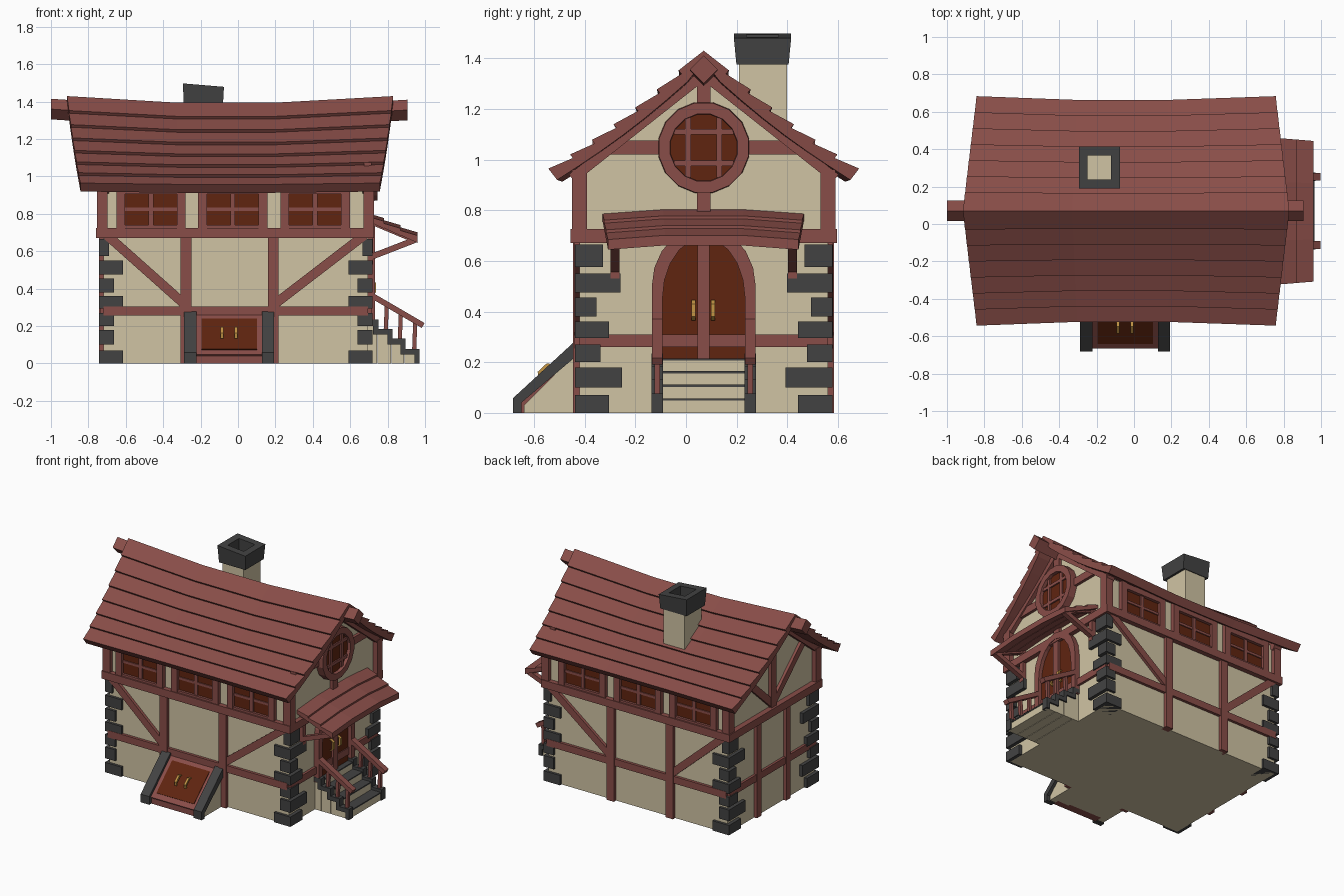
import bpy, bmesh, math
from mathutils import Vector as V

if "Cube" in bpy.data.objects:
    bpy.data.objects.remove(bpy.data.objects["Cube"])


def mat(name, rgb):
    m = bpy.data.materials.new(name)
    m.diffuse_color = (*rgb, 1)
    m.use_nodes = True
    m.node_tree.nodes["Principled BSDF"].inputs["Base Color"].default_value = m.diffuse_color
    return m


WOOD = mat("red_brown_wood", (0.25, 0.075, 0.065))
PLASTER = mat("cream_plaster", (0.63, 0.55, 0.37))
STONE = mat("dark_grey_stone", (0.055, 0.055, 0.055))
DARK = mat("dark_red_panel", (0.115, 0.018, 0.005))
GOLD = mat("brass", (0.55, 0.30, 0.06))
CY = 0.07                      # depth centre line of the house
XL, XR = -0.72, 0.695          # end walls
HY = 0.49                      # half depth of the walls


def loft(name, sections, m, closed=False):
    """Skin matching cross-sections, capped unless closed into a ring."""
    bm = bmesh.new()
    rows = [[bm.verts.new(p) for p in s] for s in sections]
    n = len(rows[0])
    pairs = list(zip(rows, rows[1:])) + ([(rows[-1], rows[0])] if closed else [])
    for a, b in pairs:
        for i in range(n):
            j = (i + 1) % n
            bm.faces.new((a[i], a[j], b[j], b[i]))
    if not closed:
        bm.faces.new(rows[0])
        bm.faces.new(rows[-1])
    bmesh.ops.recalc_face_normals(bm, faces=bm.faces)
    me = bpy.data.meshes.new(name)
    bm.to_mesh(me)
    bm.free()
    me.materials.append(m)
    ob = bpy.data.objects.new(name, me)
    bpy.context.collection.objects.link(ob)
    return ob


def box(name, x0, x1, y0, y1, z0, z1, m):
    return loft(name, [[(x, y0, z0), (x, y1, z0), (x, y1, z1), (x, y0, z1)] for x in (x0, x1)], m)


def prism(name, yz, x0, x1, m):
    return loft(name, [[(x, y, z) for y, z in yz] for x in (x0, x1)], m)


def beam(name, p, q, w, d, normal, m=WOOD):
    """Bar from p to q, w wide across the surface and d deep along its normal."""
    p, q = V(p), V(q)
    n = V(normal).normalized()
    s = n.cross(q - p).normalized() * w / 2
    n = n * d / 2
    return loft(name, [[c - s - n, c + s - n, c + s + n, c - s + n] for c in (p, q)], m)


# Plaster body with gables
prism("house_walls", [(CY - HY, 0), (CY + HY, 0), (CY + HY, 0.955), (CY, 1.345), (CY - HY, 0.955)], XL, XR, PLASTER)
box("floor_band", -0.76, 0.728, CY - 0.525, CY + 0.525, 0.67, 0.725, WOOD)

# Long walls: timbers and windows, front and back
for s, side in ((-1, "front"), (1, "back")):
    n = (0, s, 0)
    Y = CY + s * HY

    def bar(name, x0, z0, x1, z1, w, d=0.05):
        beam(f"{side}_{name}", (x0, Y, z0), (x1, Y, z1), w, d, n)

    for x in (-0.278, 0.188):
        bar("post", x, 0, x, 0.68, 0.057)
    bar("rail", XL, 0.28, XR, 0.28, 0.05, 0.04)
    bar("left_brace", -0.70, 0.685, -0.29, 0.32, 0.05, 0.042)
    bar("right_brace", 0.675, 0.685, 0.20, 0.32, 0.05, 0.042)
    for x in (-0.465, -0.028, 0.412):
        box(f"{side}_window_pane", x - 0.15, x + 0.15, Y - 0.008, Y + 0.008, 0.72, 0.92, DARK)
        for e in (-1, 1):
            bar("window_jamb", x + e * 0.162, 0.72, x + e * 0.162, 0.95, 0.047, 0.06)
        bar("window_head", x - 0.18, 0.925, x + 0.18, 0.925, 0.04, 0.06)
        bar("window_sill", x - 0.15, 0.73, x + 0.15, 0.73, 0.02, 0.05)
        bar("window_mullion", x, 0.72, x, 0.92, 0.026, 0.035)
        bar("window_crossbar", x - 0.15, 0.825, x + 0.15, 0.825, 0.018, 0.03)
    for x in (XL - 0.005, XR + 0.005):
        box(f"{side}_corner_post", x - 0.028, x + 0.028, Y - 0.03, Y + 0.03, 0.72, 0.96, WOOD)

# Corner stones: bottom, top, length along front, length along side
QUOINS = [(0, .07, .13, .135), (.10, .18, .08, .185), (.20, .27, .08, .10), (.295, .36, .13, .135),
          (.38, .455, .08, .085), (.475, .55, .13, .18), (.575, .665, .055, .11)]
for sx, xe in ((-1, -0.744), (1, 0.720)):
    for sy in (-1, 1):
        ye = CY + sy * 0.508
        for z0, z1, lx, ly in QUOINS:
            box("corner_stone", *sorted((xe, xe - sx * lx)), *sorted((ye, ye - sy * ly)), z0, z1, STONE)

# End walls: shared timbers
for s, x, side in ((-1, XL, "left"), (1, XR, "right")):
    n = (s, 0, 0)
    beam(side + "_king_post", (x, CY, 0.70), (x, CY, 1.34), 0.055, 0.05, n)
    beam(side + "_low_rail", (x, CY - HY, 0.285), (x, CY + HY, 0.285), 0.05, 0.035, n)
    for e in (-1, 1):
        beam(side + "_barge_rafter", (x, CY, 1.335), (x, CY + e * 0.52, 0.925), 0.04, 0.06, n)
beam("right_collar_beam", (XR, CY - 0.44, 1.047), (XR, CY + 0.44, 1.047), 0.055, 0.04, (1, 0, 0))
for e in (-1, 1):
    beam("left_wall_post", (XL, CY + e * 0.165, 0), (XL, CY + e * 0.165, 0.68), 0.05, 0.045, (1, 0, 0))
    beam("left_gable_brace", (XL, CY, 0.74), (XL, CY + e * 0.34, 1.05), 0.05, 0.04, (1, 0, 0))

# Round window in the right gable
ang = [2 * math.pi * (i + 0.5) / 16 for i in range(16)]
loft("round_window_frame", [[(x, CY + r * math.cos(a), 1.047 + r * math.sin(a))
     for x, r in ((0.68, 0.13), (0.745, 0.135), (0.745, 0.18), (0.68, 0.183))] for a in ang], WOOD, True)
prism("round_window_pane", [(CY + 0.14 * math.cos(a), 1.047 + 0.14 * math.sin(a)) for a in ang], 0.70, 0.722, DARK)
for o in (-0.062, 0.062):
    beam("round_window_upright", (0.722, CY + o, 0.93), (0.722, CY + o, 1.165), 0.022, 0.02, (1, 0, 0))
    beam("round_window_crossbar", (0.722, CY - 0.118, 1.047 + o), (0.722, CY + 0.118, 1.047 + o), 0.022, 0.02, (1, 0, 0))

# Shingled roof: rows with a raised lower edge, sagging toward the middle
STATIONS = (-1, -0.33, 0.28, 1)


def roof_point(f, t, lift, s):
    mid = 1 if abs(f) < 0.9 else 0
    y = (0.6 - 0.02 * mid) * t
    z = 1.412 - 0.465 * t - 0.025 * math.sin(math.pi * t) - 0.035 * mid * (1 - 0.8 * t)
    return (-0.042 + f * (0.872 - 0.072 * t), CY + s * (y + 0.61 * lift), z + 0.79 * lift)


ROWS = 7
for s, side in ((-1, "front"), (1, "back")):
    for i in range(ROWS):
        a, b = i / ROWS, (i + 1) / ROWS
        corners = ((a, -0.035 if i else -0.03), (b, -0.035), (b, 0.022), (a, 0.004 if i else 0.022))
        loft(f"{side}_roof_row", [[(roof_point(f, t, h, s) if t > 0 else
             (roof_point(f, 0, 0, s)[0], CY, roof_point(f, 0, h, s)[2])) for t, h in corners]
             for f in STATIONS], WOOD)

# Diamond ridge beam
loft("ridge_beam", [[(x, CY + 0.055 * u, z + 0.055 * w) for u, w in ((1, 0), (0, 1), (-1, 0), (0, -1))]
     for x, z in ((-1.0, 1.36), (-0.33, 1.315), (0.2, 1.315), (0.905, 1.355))], WOOD)

# Chimney with an open stone cap
box("chimney_shaft", -0.268, -0.102, 0.21, 0.398, 1.0, 1.40, PLASTER)
CX, CHY = -0.185, 0.302
loft("chimney_cap", [[(CX + u * rx, CHY + v * ry, z - (0.05 * u * rx / 0.6 if z > 1.4 else 0))
     for rx, ry, z in ((0.104, 0.103, 1.375), (0.11, 0.113, 1.488), (0.063, 0.063, 1.488), (0.063, 0.063, 1.385))]
     for u, v in ((1, 1), (-1, 1), (-1, -1), (1, -1))], STONE, True)

# Arched double door
def arch(half, spring, top):
    pts = [(half * math.cos(a), spring + (top - spring) * math.sin(a)) for a in (math.pi * i / 10 for i in range(11))]
    return [(half, 0.20)] + pts + [(-half, 0.20)]


outer, inner = arch(0.205, 0.50, 0.735), arch(0.163, 0.45, 0.69)
prism("door_panel", [(CY + y, z) for y, z in inner], 0.68, 0.706, DARK)
loft("door_frame", [[(0.68, CY + b[0], b[1]), (0.732, CY + b[0], b[1]), (0.732, CY + a[0], a[1]), (0.68, CY + a[0], a[1])]
     for a, b in zip(outer, inner)], WOOD)
box("door_centre_post", 0.69, 0.724, 0.045, 0.092, 0.20, 0.68, WOOD)


def handle(name, c, along, out):
    """Three-segment pull handle standing off a surface."""
    c, u, n = V(c), V(along).normalized(), V(out).normalized()
    w = u.cross(n) * 0.008
    path = [(-0.04, 0), (-0.025, 0.022), (0.025, 0.022), (0.04, 0)]
    loft(name, [[c + u * a + n * b + k for k in (w + n * .007, -w + n * .007, -w - n * .007, w - n * .007)]
         for a, b in path], GOLD)


for y in (0.03, 0.107):
    handle("door_handle", (0.71, y, 0.405), (0, 0, 1), (1, 0, 0))

# Awning over the door: three shingle rows on two brackets
for i in range(3):
    a, b = i / 3, (i + 1) / 3
    loft("awning_row", [[(0.69 + 0.27 * t, 0.068 + f * (0.398 - 0.022 * t),
                          0.787 - 0.115 * t + h + (0.017 if abs(f) < 0.9 else 0))
         for t, h in ((a, -0.025), (b, -0.028), (b, 0.012), (a, 0.0))] for f in (-1, -0.4, 0.4, 1)], WOOD)
for y in (-0.28, 0.42):
    beam("awning_strut", (0.70, y, 0.565), (0.945, y, 0.66), 0.032, 0.035, (0, 1, 0))
    beam("awning_arm", (0.70, y, 0.76), (0.95, y, 0.655), 0.025, 0.03, (0, 1, 0))
    box("awning_wall_plate", 0.69, 0.722, y - 0.018, y + 0.018, 0.53, 0.77, WOOD)

# Side stairs: cream core, stone treads, stepped stone edges
STEPS = [(0.69, 0.745, 0.235), (0.745, 0.82, 0.185), (0.82, 0.89, 0.132), (0.89, 0.965, 0.077)]
for i, (x0, x1, z) in enumerate(STEPS):
    low = STEPS[i + 1][2] if i < 3 else 0
    box("stair_core", x0, x1 - 0.003, -0.125, 0.265, 0, z - 0.024, PLASTER)
    box("stair_tread", x0, x1, -0.10, 0.24, z - 0.029, z - 0.02, STONE)
    for y in (-0.113, 0.253):
        box("stair_edge", x0, x1 + 0.006, y - 0.023, y + 0.023, z - 0.03, z, STONE)
        box("stair_edge_riser", x1 - 0.022, x1 + 0.006, y - 0.023, y + 0.023, max(low - 0.03, 0), z - 0.03, STONE)
for y in (-0.113, 0.253):
    beam("hand_rail", (0.70, y, 0.372), (0.99, y, 0.203), 0.03, 0.042, (0, 1, 0))
    for x, z in ((0.79, 0.18), (0.865, 0.125), (0.942, 0.07)):
        beam("baluster", (x, y, z), (x + 0.006, y, 0.372 - (x - 0.70) * 0.583), 0.022, 0.022, (0, 1, 0))

# Sloping cellar hatch at the front
prism("hatch_base", [(-0.41, 0), (-0.41, 0.22), (-0.45, 0.22), (-0.64, 0.03), (-0.64, 0)], -0.275, 0.177, PLASTER)
for x0, x1 in ((-0.29, -0.222), (0.128, 0.192)):
    prism("hatch_stone_edge", [(-0.42, 0.285), (-0.447, 0.275), (-0.683, 0.058), (-0.683, 0), (-0.65, 0),
                               (-0.65, 0.04), (-0.42, 0.235)], x0, x1, STONE)
N = V((0, -0.68, 0.73))
top, bottom = V((-0.047, -0.425, 0.245)), V((-0.047, -0.652, 0.033))
beam("hatch_frame", top, bottom, 0.36, 0.04, N)
box("hatch_sill", -0.225, 0.13, -0.66, -0.60, 0, 0.04, WOOD)
lift = N * 0.02
beam("hatch_door", top.lerp(bottom, 0.10) + lift, top.lerp(bottom, 0.88) + lift, 0.295, 0.008, N, DARK)
for x in (-0.085, -0.01):
    c = top.lerp(bottom, 0.48) + lift
    handle("hatch_handle", (x, c.y, c.z), bottom - top, N)
